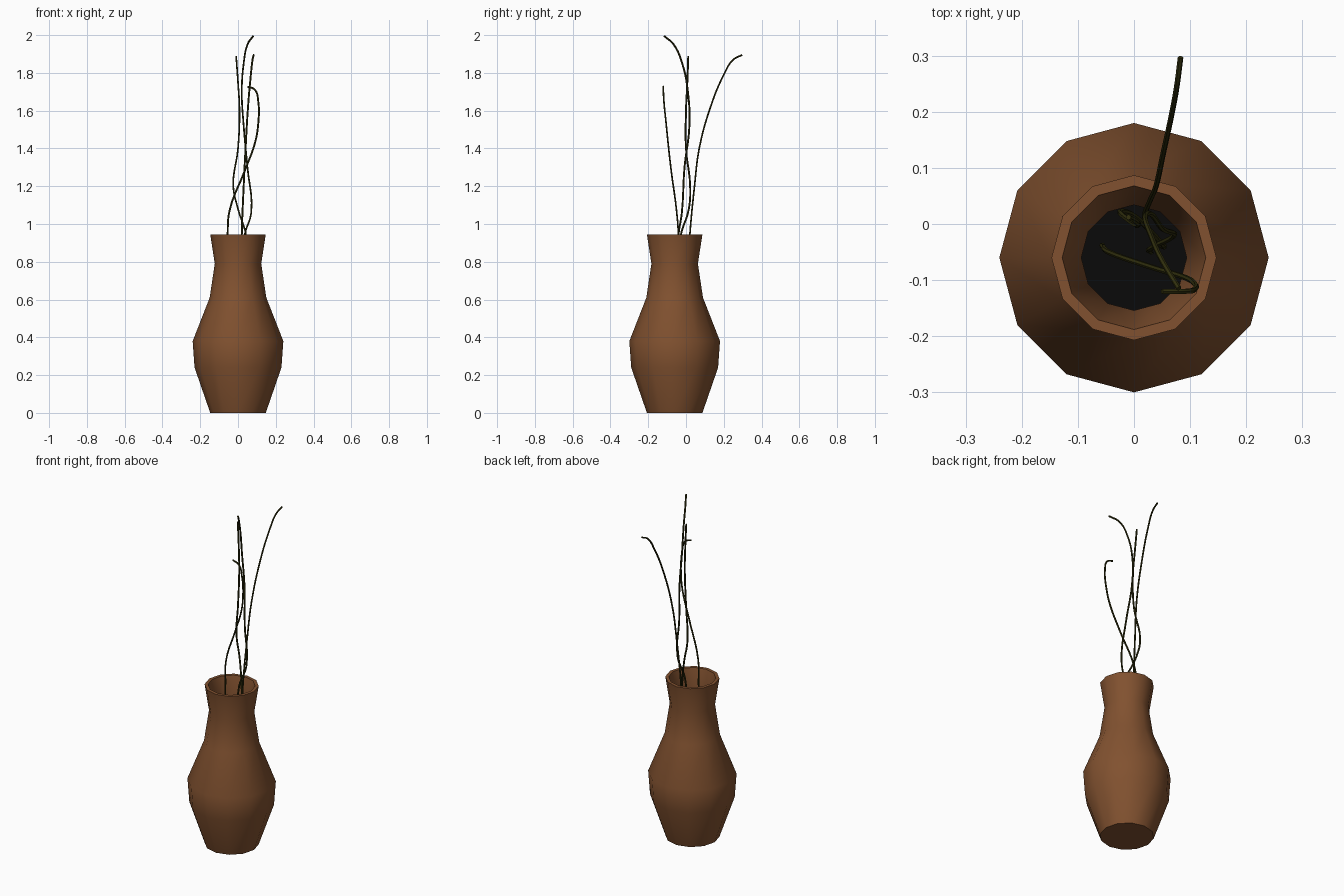
import bpy, bmesh, math

if "Cube" in bpy.data.objects:
    bpy.data.objects.remove(bpy.data.objects["Cube"])

SIDES = 12
CY = -0.06  # vase axis sits slightly to the front


def material(name, rgb):
    m = bpy.data.materials.new(name)
    m.diffuse_color = (*rgb, 1)
    m.use_nodes = True
    m.node_tree.nodes["Principled BSDF"].inputs["Base Color"].default_value = m.diffuse_color
    return m


clay = material("brown clay", (0.22, 0.083, 0.029))
dark = material("dark soil", (0.003, 0.003, 0.003))
olive = material("dark olive stem", (0.03, 0.028, 0.004))


def add_object(name, mesh, mat):
    obj = bpy.data.objects.new(name, mesh)
    bpy.context.collection.objects.link(obj)
    mesh.materials.clear()
    mesh.materials.append(mat)
    bpy.ops.object.select_all(action='DESELECT')
    obj.select_set(True)
    bpy.context.view_layer.objects.active = obj
    bpy.ops.object.shade_smooth_by_angle(angle=math.radians(40))
    return obj


def lathe(name, profile, mat, cap_start=False, cap_end=False):
    """Spin a list of (radius, height) around the vase axis."""
    bm = bmesh.new()
    rings = []
    for r, z in profile:
        rings.append([bm.verts.new((r * math.cos(math.tau * i / SIDES),
                                    CY + r * math.sin(math.tau * i / SIDES), z))
                      for i in range(SIDES)])
    for a, b in zip(rings, rings[1:]):
        for i in range(SIDES):
            j = (i + 1) % SIDES
            bm.faces.new((a[i], a[j], b[j], b[i]))
    if cap_start:
        bm.faces.new(rings[0][::-1])
    if cap_end:
        bm.faces.new(rings[-1])
    mesh = bpy.data.meshes.new(name)
    bm.to_mesh(mesh)
    bm.free()
    return add_object(name, mesh, mat)


def stem(name, points, radius=0.005):
    """Thin round tube through the points."""
    cu = bpy.data.curves.new(name + "_path", 'CURVE')
    cu.dimensions = '3D'
    cu.bevel_depth = radius
    cu.bevel_resolution = 1
    cu.resolution_u = 5
    cu.use_fill_caps = True
    sp = cu.splines.new('BEZIER')
    sp.bezier_points.add(len(points) - 1)
    for bp, co in zip(sp.bezier_points, points):
        bp.co = co
        bp.handle_left_type = bp.handle_right_type = 'AUTO'
    tmp = bpy.data.objects.new(name + "_path", cu)
    bpy.context.collection.objects.link(tmp)
    bpy.context.view_layer.update()
    deps = bpy.context.evaluated_depsgraph_get()
    mesh = bpy.data.meshes.new_from_object(tmp.evaluated_get(deps))
    bpy.data.objects.remove(tmp)
    return add_object(name, mesh, olive)


# Vase: outer wall, flat rim, inner wall
lathe("vase", [(0.147, 0), (0.23, 0.24), (0.24, 0.38), (0.15, 0.61), (0.123, 0.79),
               (0.147, 0.945), (0.128, 0.945), (0.094, 0.79), (0.122, 0.62)],
      clay, cap_start=True)

# Dark filling seen through the neck
lathe("soil", [(0.124, 0.61), (0.122, 0.62)], dark, cap_end=True)

# Four bent stems, bottom to tip
stem("stem_straight", [(0.05, -0.04, 0.62), (0.045, -0.03, 0.93), (0.0, 0.015, 1.08),
                       (-0.025, 0.022, 1.2), (0.0, 0.0, 1.4), (0.008, 0.0, 1.6),
                       (0.0, 0.007, 1.75), (-0.01, 0.012, 1.89)])
stem("stem_tall", [(0.03, -0.05, 0.62), (0.035, -0.04, 0.94), (0.07, -0.022, 1.06),
                   (0.05, -0.008, 1.3), (0.03, 0.018, 1.52), (0.02, 0.01, 1.7),
                   (0.03, -0.02, 1.85), (0.05, -0.065, 1.95), (0.08, -0.115, 1.995)])
stem("stem_leaning", [(0.02, 0.0, 0.62), (0.02, 0.02, 0.94), (0.03, 0.045, 1.2),
                      (0.04, 0.07, 1.4), (0.053, 0.13, 1.62), (0.068, 0.2, 1.79),
                      (0.077, 0.25, 1.87), (0.083, 0.297, 1.895)])
stem("stem_hooked", [(-0.055, -0.04, 0.62), (-0.055, -0.04, 0.94), (-0.045, -0.05, 1.07),
                     (0.035, -0.078, 1.28), (0.09, -0.095, 1.43), (0.107, -0.105, 1.53),
                     (0.107, -0.117, 1.65), (0.09, -0.12, 1.71), (0.05, -0.12, 1.728)])
